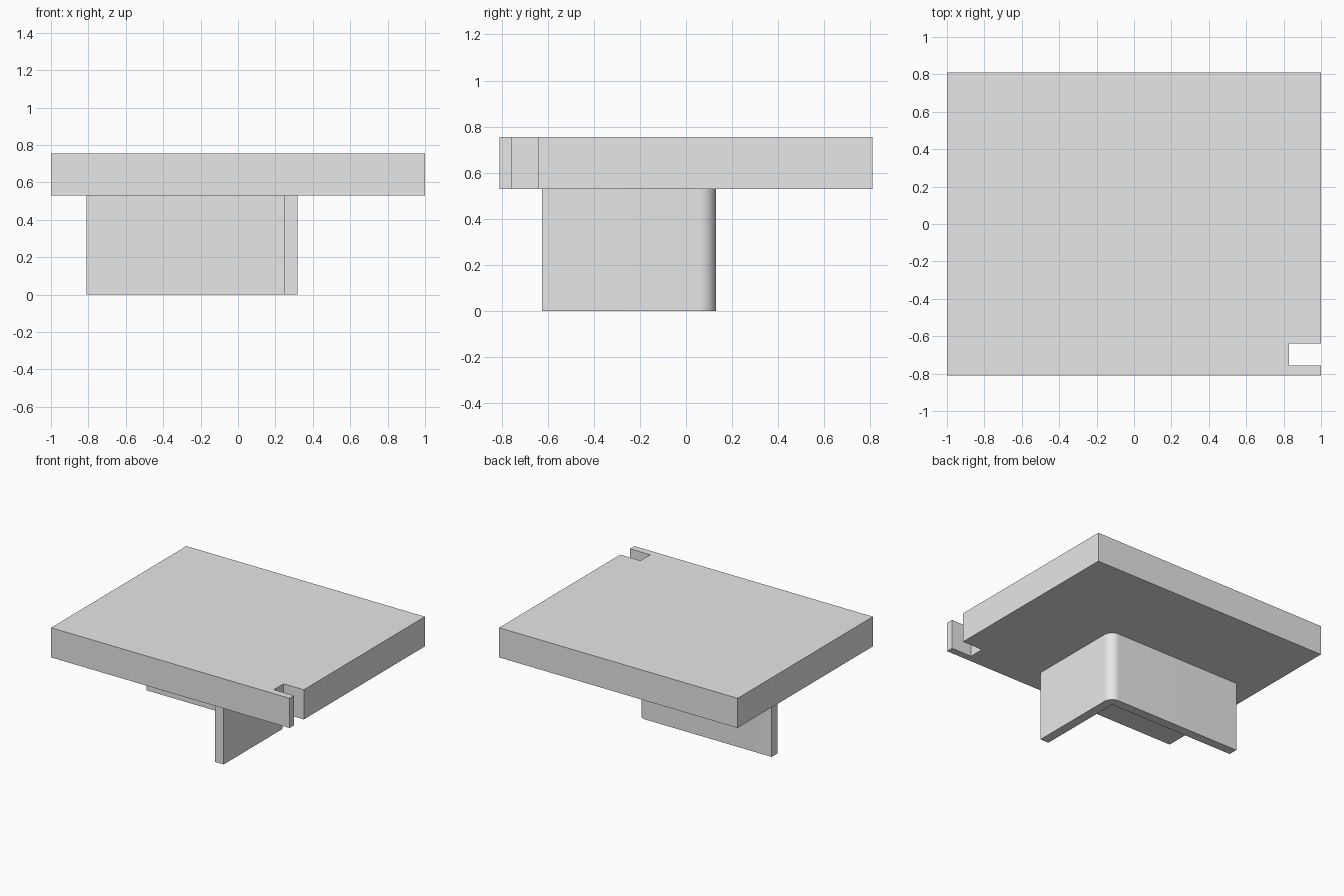
import bpy, bmesh, math

cube = bpy.data.objects.get("Cube")
if cube:
    bpy.data.objects.remove(cube, do_unlink=True)

grey = bpy.data.materials.new("light_grey")
grey.use_nodes = True
grey.diffuse_color = (0.8, 0.8, 0.8, 1)
grey.node_tree.nodes["Principled BSDF"].inputs["Base Color"].default_value = (0.8, 0.8, 0.8, 1)


def extrude_profile(name, points, bottom, top):
    """Extrude a counter-clockwise outline in the xy plane into a solid."""
    bm = bmesh.new()
    face = bm.faces.new([bm.verts.new((x, y, bottom)) for x, y in points])
    result = bmesh.ops.extrude_face_region(bm, geom=[face])
    verts = [v for v in result["geom"] if isinstance(v, bmesh.types.BMVert)]
    bmesh.ops.translate(bm, verts=verts, vec=(0, 0, top - bottom))
    bmesh.ops.recalc_face_normals(bm, faces=bm.faces)
    mesh = bpy.data.meshes.new(name)
    bm.to_mesh(mesh)
    bm.free()
    mesh.materials.append(grey)
    obj = bpy.data.objects.new(name, mesh)
    bpy.context.collection.objects.link(obj)
    return obj


SLAB_BOTTOM, SLAB_TOP = 0.53, 0.755

# Roof slab with a small slot cut into its right edge
W, D = 1.0, 0.81
slot = [(W, -0.757), (0.83, -0.757), (0.83, -0.64), (W, -0.64)]
extrude_profile("roof_slab", [(-W, -D), (W, -D)] + slot + [(W, D), (-W, D)],
                SLAB_BOTTOM, SLAB_TOP)

# L-shaped wall with a rounded outer corner and a sharp inner one
LEFT, RIGHT, FRONT, BACK, THICK = -0.81, 0.317, -0.624, 0.13, 0.071
inner_x, inner_y = RIGHT - THICK, BACK - THICK
STEPS = 16
arc = [(inner_x + THICK * math.cos(math.pi / 2 * i / STEPS),
        inner_y + THICK * math.sin(math.pi / 2 * i / STEPS)) for i in range(STEPS + 1)]
outline = [(inner_x, FRONT), (RIGHT, FRONT)] + arc
outline += [(LEFT, BACK), (LEFT, inner_y), (inner_x, inner_y)]
wall = extrude_profile("corner_wall", outline, 0, SLAB_BOTTOM)

# Smooth the rounded corner only
bpy.ops.object.select_all(action='DESELECT')
wall.select_set(True)
bpy.context.view_layer.objects.active = wall
bpy.ops.object.shade_smooth_by_angle(angle=math.radians(30))
